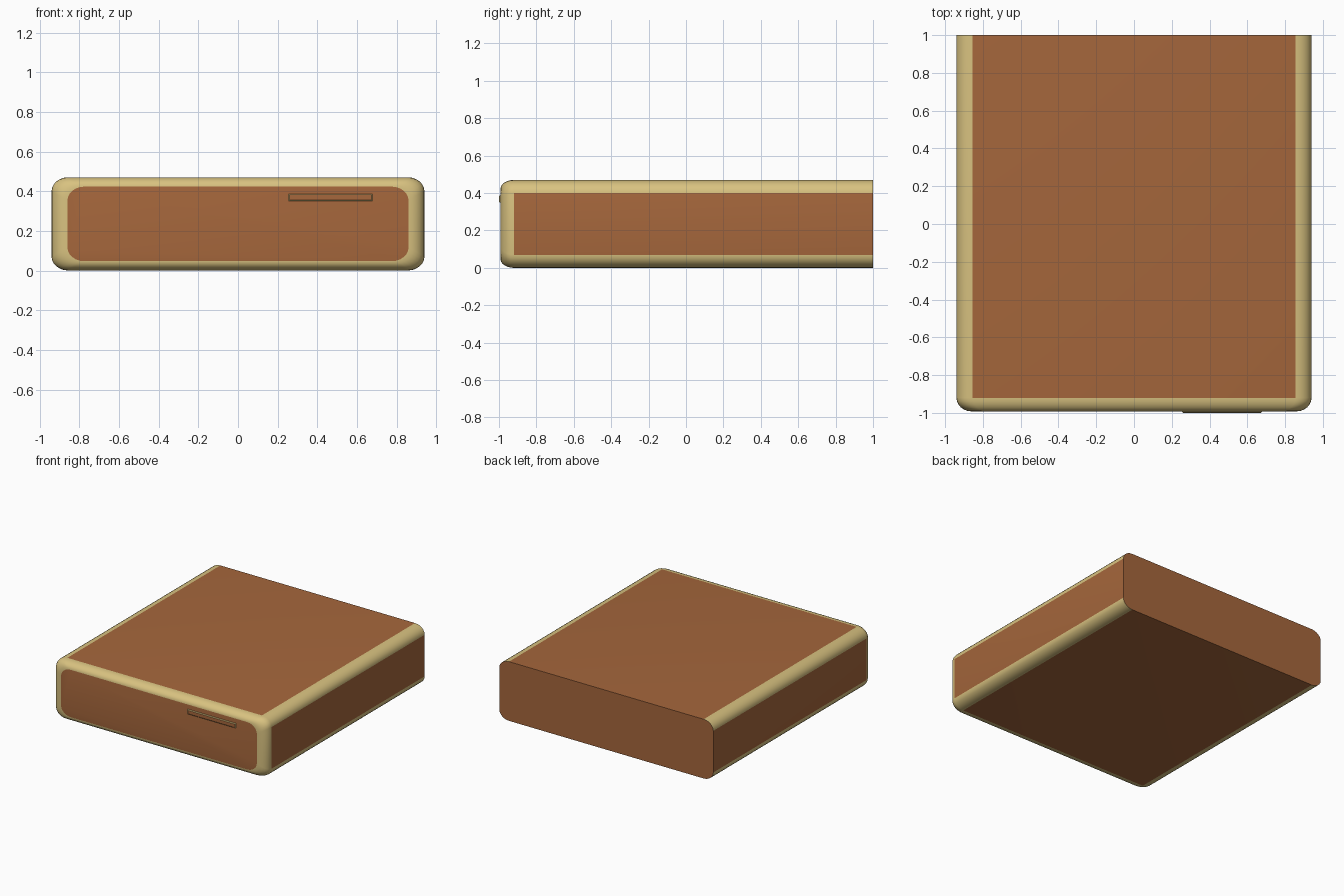
import bpy, bmesh
from math import sin, cos, pi

if "Cube" in bpy.data.objects:
    bpy.data.objects.remove(bpy.data.objects["Cube"])


def material(name, color):
    m = bpy.data.materials.new(name)
    m.diffuse_color = (*color, 1)
    m.use_nodes = True
    m.node_tree.nodes["Principled BSDF"].inputs["Base Color"].default_value = m.diffuse_color
    return m


BROWN = material("brown_panel", (0.38, 0.135, 0.045))
TAN = material("tan_trim", (0.69, 0.54, 0.216))


def rounded_rect(x0, x1, z0, z1, rx, rz, steps):
    """Outline of a rectangle with elliptical corners, counter-clockwise."""
    if steps == 0:
        return [(x1, z1), (x0, z1), (x0, z0), (x1, z0)]
    corners = [(x1 - rx, z1 - rz), (x0 + rx, z1 - rz),
               (x0 + rx, z0 + rz), (x1 - rx, z0 + rz)]
    pts = []
    for q, (cx, cz) in enumerate(corners):
        for i in range(steps + 1):
            a = (q + i / steps) * pi / 2
            pts.append((cx + rx * cos(a), cz + rz * sin(a)))
    return pts


def loft(name, sections, is_trim):
    """Skin outlines placed along y, cap both ends, colour the trim faces."""
    bm = bmesh.new()
    rings = [[bm.verts.new((x, y, z)) for x, z in pts] for y, pts in sections]
    n = len(rings[0])
    for k in range(len(rings) - 1):
        a, b = rings[k], rings[k + 1]
        for i in range(n):
            j = (i + 1) % n
            f = bm.faces.new((a[i], a[j], b[j], b[i]))
            f.material_index = 1 if is_trim(k, i) else 0
    bm.faces.new(rings[0])
    bm.faces.new(rings[-1])
    bmesh.ops.recalc_face_normals(bm, faces=bm.faces)
    me = bpy.data.meshes.new(name)
    bm.to_mesh(me)
    bm.free()
    me.materials.append(BROWN)
    me.materials.append(TAN)
    ob = bpy.data.objects.new(name, me)
    bpy.context.collection.objects.link(ob)
    bpy.context.view_layer.objects.active = ob
    ob.select_set(True)
    bpy.ops.object.shade_smooth_by_angle()
    ob.select_set(False)
    return ob


# Body: flat back, rounded long edges, rounded front rim
STEPS, RIM = 6, 6
sections = [(1.0, rounded_rect(-0.94, 0.94, 0, 0.47, 0.085, 0.07, STEPS))]
for i in range(RIM + 1):
    a = i / RIM * pi / 2
    dx, dz = 0.08 * (1 - cos(a)), 0.047 * (1 - cos(a))
    sections.append((-0.92 - 0.072 * sin(a),
                     rounded_rect(-0.94 + dx, 0.94 - dx, dz, 0.47 - dz,
                                  0.085, 0.07, STEPS)))
# Only the four long flat sides stay brown; corners and front rim are tan
loft("body", sections, lambda k, i: k > 0 or i % (STEPS + 1) != STEPS)

# Small raised plate on the front, with a tan edge
plate = [(y, rounded_rect(0.255 + d, 0.677 - d, 0.35 + d, 0.387 - d, 0, 0, 0))
         for y, d in ((-0.985, 0), (-0.996, 0), (-1.0, 0.005))]
loft("front_plate", plate, lambda k, i: True)
